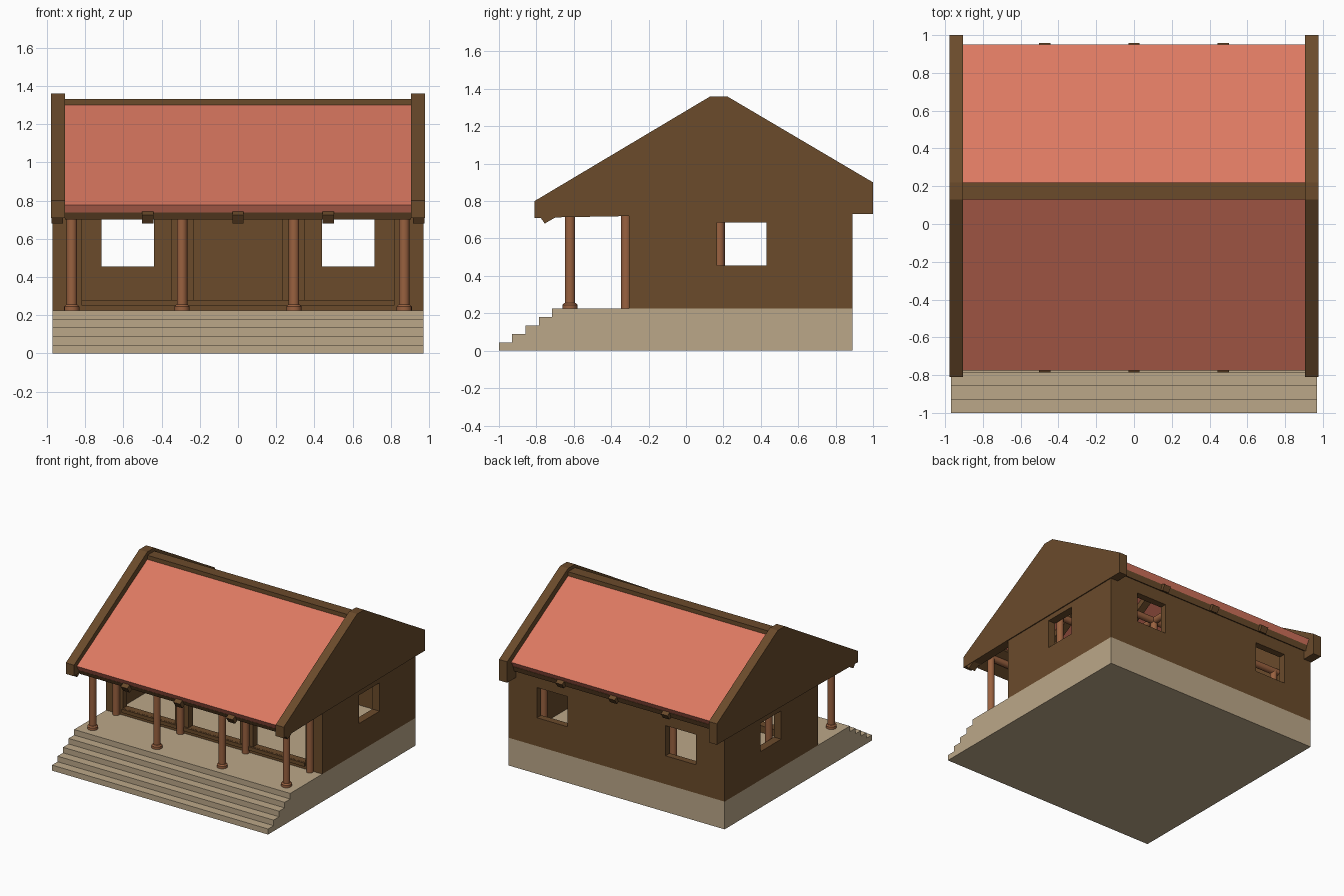
import bpy, bmesh, math
from mathutils import Matrix, Vector

if "Cube" in bpy.data.objects:
    bpy.data.objects.remove(bpy.data.objects["Cube"])


def material(name, rgb):
    m = bpy.data.materials.new(name)
    m.diffuse_color = (*rgb, 1)
    m.use_nodes = True
    m.node_tree.nodes["Principled BSDF"].inputs["Base Color"].default_value = m.diffuse_color
    return m


STONE = material("sandstone", (0.50, 0.39, 0.25))
TILE = material("red_tile", (0.72, 0.19, 0.12))
WOOD = material("dark_wood", (0.145, 0.07, 0.024))
POST = material("post_wood", (0.32, 0.12, 0.05))


def finish(name, bm, mat):
    bmesh.ops.recalc_face_normals(bm, faces=bm.faces)
    me = bpy.data.meshes.new(name)
    bm.to_mesh(me)
    bm.free()
    ob = bpy.data.objects.new(name, me)
    bpy.context.collection.objects.link(ob)
    if mat:
        me.materials.append(mat)
    return ob


def prism(name, pts, x0, x1, mat):
    """Extrude a (y, z) profile along x."""
    bm = bmesh.new()
    f = bm.faces.new([bm.verts.new((x0, y, z)) for y, z in pts])
    ext = bmesh.ops.extrude_face_region(bm, geom=[f])["geom"]
    bmesh.ops.translate(bm, vec=(x1 - x0, 0, 0),
                        verts=[v for v in ext if isinstance(v, bmesh.types.BMVert)])
    return finish(name, bm, mat)


def box(name, x0, x1, y0, y1, z0, z1, mat):
    return prism(name, [(y0, z0), (y1, z0), (y1, z1), (y0, z1)], x0, x1, mat)


def rod(name, a, b, r1, r2, mat):
    """Round rod from a to b."""
    a, b = Vector(a), Vector(b)
    rot = (b - a).to_track_quat('Z', 'Y').to_matrix().to_4x4()
    bm = bmesh.new()
    bmesh.ops.create_cone(bm, cap_ends=True, segments=16, radius1=r1, radius2=r2,
                          depth=(b - a).length,
                          matrix=Matrix.Translation((a + b) / 2) @ rot)
    for f in bm.faces:
        f.smooth = len(f.verts) == 4
    for e in bm.edges:
        e.smooth = all(f.smooth for f in e.link_faces)
    return finish(name, bm, mat)


def cut(target, *dims):
    c = box("cutter", *dims, None)
    c.hide_render = True
    c.hide_set(True)
    m = target.modifiers.new("opening", 'BOOLEAN')
    m.operation, m.object, m.solver = 'DIFFERENCE', c, 'EXACT'


# Plinth with four front steps
FLOOR = 0.225
profile = [(0.89, 0), (-1, 0)]
for i in range(5):
    y = -1 + i * 0.071
    profile += [(y, (i + 1) * 0.045)] if i == 0 else [(y, i * 0.045), (y, (i + 1) * 0.045)]
profile.append((0.89, FLOOR))
prism("stepped_plinth", profile, -0.97, 0.97, STONE)

# House walls with room, front openings and windows cut out
walls = box("house_walls", -0.97, 0.97, -0.305, 0.89, FLOOR, 0.85, WOOD)
cut(walls, -0.905, 0.905, -0.25, 0.835, 0.1, 1.0)
for x0, x1 in ((-0.82, -0.35), (-0.23, 0.23), (0.35, 0.82)):
    cut(walls, x0, x1, -0.4, -0.2, 0.28, 0.70)
for x0, x1 in ((-0.715, -0.44), (0.44, 0.715)):
    cut(walls, x0, x1, 0.8, 1.0, 0.455, 0.70)
cut(walls, -1.1, 1.1, 0.165, 0.43, 0.455, 0.685)
box("front_sill", -0.82, 0.82, -0.32, -0.25, 0.25, 0.279, WOOD)

# Gables standing proud of the roof
gable = [(-0.81, 0.71), (-0.81, 0.80), (0.13, 1.36), (0.22, 1.36), (1.0, 0.90),
         (1.0, 0.73), (0.89, 0.73), (-0.30, 0.72), (-0.70, 0.713)]
for s, side in ((-1, "left"), (1, "right")):
    prism(side + "_gable", gable, s * 0.905, s * 0.978, WOOD)

# Roof slab, ridge cap and eave boards
prism("tiled_roof", [(-0.775, 0.778), (0.175, 1.326), (0.95, 0.877), (0.925, 0.835),
                     (0.175, 1.27), (-0.75, 0.735)], -0.905, 0.905, TILE)
box("ridge_cap", -0.905, 0.905, 0.13, 0.22, 1.28, 1.333, WOOD)
prism("front_eave_board", [(-0.752, 0.737), (-0.733, 0.70), (-0.55, 0.807),
                           (-0.57, 0.841)], -0.905, 0.905, WOOD)
prism("back_eave_board", [(0.927, 0.834), (0.91, 0.79), (0.87, 0.81), (0.87, 0.866)],
      -0.905, 0.905, WOOD)

# Rafters
rafter = [(-0.755, 0.68), (0.175, 1.219), (0.93, 0.781), (0.957, 0.822),
          (0.175, 1.275), (-0.787, 0.725)]
for i, x in enumerate((-0.945, -0.473, 0, 0.473, 0.945)):
    prism(f"rafter_{i}", rafter, x - 0.03, x + 0.03, WOOD)

# Columns in four rows, with round cross beams
COLS = (-0.87, -0.293, 0.293, 0.87)
for r, y in enumerate((-0.62, -0.32, 0.18, 0.58)):
    for c, x in enumerate(COLS):
        rod(f"column_{r}_{c}", (x, y, FLOOR), (x, y, 0.75), 0.0275, 0.0275, POST)
        if r == 0:
            rod(f"column_foot_{c}", (x, y, FLOOR), (x, y, 0.245), 0.04, 0.04, POST)
            rod(f"column_collar_{c}", (x, y, 0.245), (x, y, 0.255), 0.04, 0.031, POST)
    rod(f"cross_beam_{r}", (-0.91, y, 0.75), (0.91, y, 0.75), 0.027, 0.027, POST)
for c, x in enumerate(COLS[1:3]):
    rod(f"tie_beam_{c}", (x, -0.62, 0.75), (x, 0.84, 0.75), 0.027, 0.027, POST)
